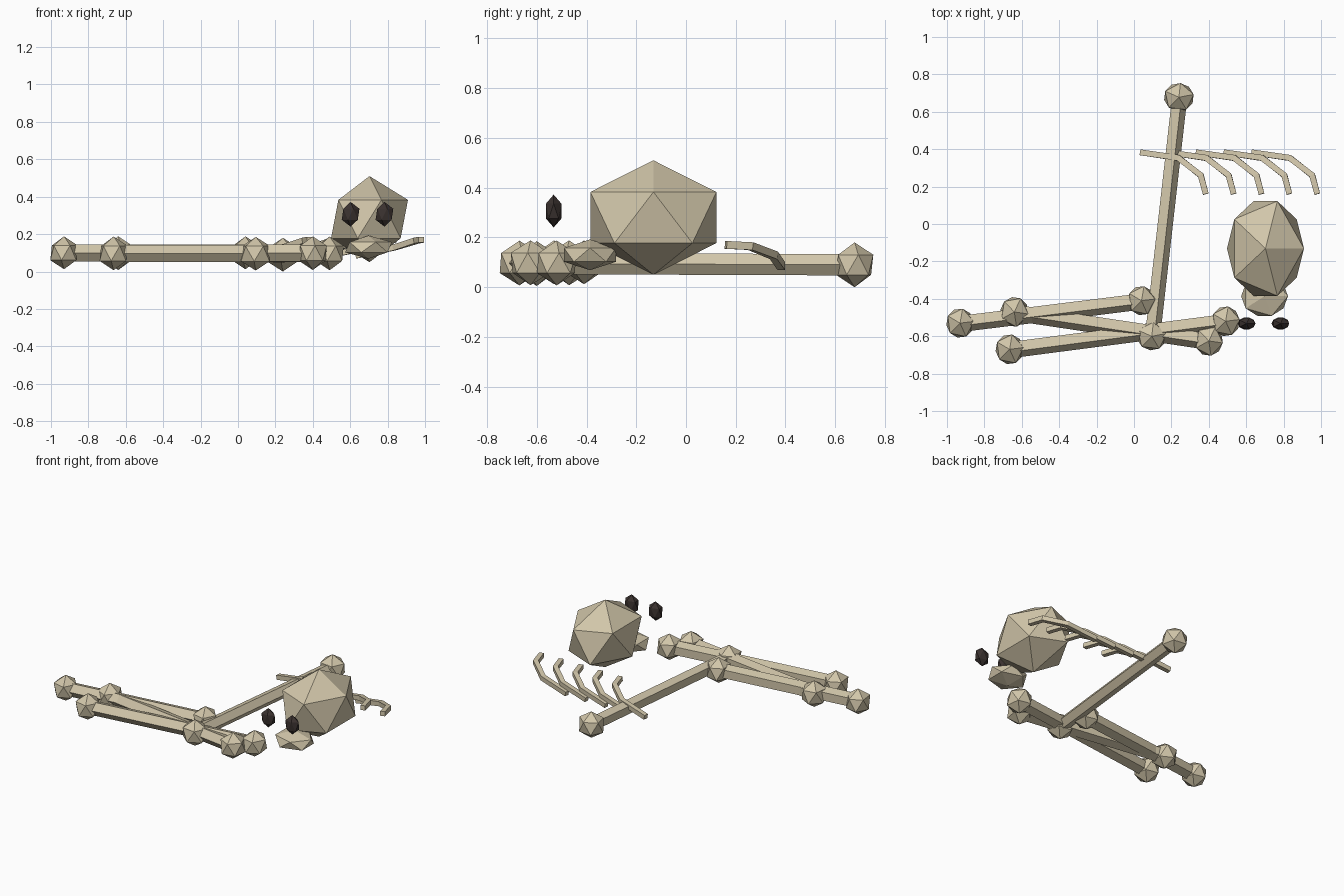
import bpy, bmesh, math
from mathutils import Vector, Matrix

if "Cube" in bpy.data.objects:
    bpy.data.objects.remove(bpy.data.objects["Cube"])


def material(name, rgb):
    m = bpy.data.materials.new(name)
    m.diffuse_color = (*rgb, 1)
    m.use_nodes = True
    m.node_tree.nodes["Principled BSDF"].inputs["Base Color"].default_value = m.diffuse_color
    return m


BONE = material("bone", (0.64, 0.565, 0.40))
DARK = material("dark socket", (0.042, 0.031, 0.028))


def finish(bm, name, mat):
    bmesh.ops.recalc_face_normals(bm, faces=bm.faces)
    me = bpy.data.meshes.new(name)
    bm.to_mesh(me)
    bm.free()
    me.materials.append(mat)
    ob = bpy.data.objects.new(name, me)
    bpy.context.collection.objects.link(ob)
    return ob


def ico(bm, loc, scale, yaw=0.0):
    mat = (Matrix.Translation(loc) @ Matrix.Rotation(yaw, 4, 'Z')
           @ Matrix.Diagonal((*scale, 1)))
    bmesh.ops.create_icosphere(bm, subdivisions=1, radius=1, matrix=mat)


def sweep(bm, rings):
    # skin a list of equal-sized rings and cap both ends
    vs = [[bm.verts.new(p) for p in r] for r in rings]
    n = len(vs[0])
    for a, b in zip(vs, vs[1:]):
        for i in range(n):
            j = (i + 1) % n
            bm.faces.new((a[i], a[j], b[j], b[i]))
    bm.faces.new(vs[0])
    bm.faces.new(vs[-1])


def long_bone(name, a, b, r=0.048, knob=0.09):
    a, b = Vector(a), Vector(b)
    d = (b - a).normalized()
    side = d.cross(Vector((0, 0, 1))).normalized()
    up = side.cross(d)
    bm = bmesh.new()
    # five-sided shaft with one edge pointing sideways
    angs = [2 * math.pi * i / 5 for i in range(5)]
    sweep(bm, [[p + side * r * math.cos(t) + up * r * math.sin(t) for t in angs]
               for p in (a, b)])
    # faceted knobs at both ends
    for p in (a, b):
        ico(bm, p, (knob * 0.94, knob, knob), math.atan2(d.y, d.x))
    finish(bm, name, BONE)


# long bones lying on the ground
long_bone("long_bone_back", (-0.93, -0.53, 0.10), (0.04, -0.41, 0.10), 0.048, 0.088)
long_bone("long_bone_middle", (-0.64, -0.47, 0.098), (0.40, -0.625, 0.098))
long_bone("long_bone_front", (-0.665, -0.67, 0.097), (0.49, -0.52, 0.097))
long_bone("long_bone_cross", (0.095, -0.60, 0.095), (0.24, 0.678, 0.09), 0.045)

# skull, jaw and eye sockets
for name, loc, scale, mat in (
        ("skull", (0.703, -0.131, 0.28), (0.23, 0.298, 0.23), BONE),
        ("jaw", (0.698, -0.386, 0.13), (0.14, 0.123, 0.062), BONE),
        ("eye_socket_left", (0.602, -0.532, 0.306), (0.053, 0.037, 0.066), DARK),
        ("eye_socket_right", (0.783, -0.532, 0.306), (0.053, 0.037, 0.066), DARK)):
    bm = bmesh.new()
    ico(bm, loc, scale)
    finish(bm, name, mat)

# row of five bent ribs, each a mitred square bar
PATH = [Vector(p) for p in ((0.035, 0.383, 0.085), (0.238, 0.353, 0.128),
                            (0.357, 0.26, 0.165), (0.384, 0.16, 0.17))]
H = 0.0155
for k in range(5):
    off = Vector((0.149 * k, 0, 0))
    segs = [(q - p).normalized() for p, q in zip(PATH, PATH[1:])]
    rings = []
    for i, p in enumerate(PATH):
        d0, d1 = segs[max(i - 1, 0)], segs[min(i, 2)]
        t = (d0 + d1).normalized()
        s = t.cross(Vector((0, 0, 1))).normalized()
        u = s.cross(t)
        w = H / max(t.dot(d0), 0.5)
        rings.append([p + off + s * w * a + u * H * b
                      for a, b in ((1, 1), (-1, 1), (-1, -1), (1, -1))])
    bm = bmesh.new()
    sweep(bm, rings)
    finish(bm, f"rib_{k + 1}", BONE)
